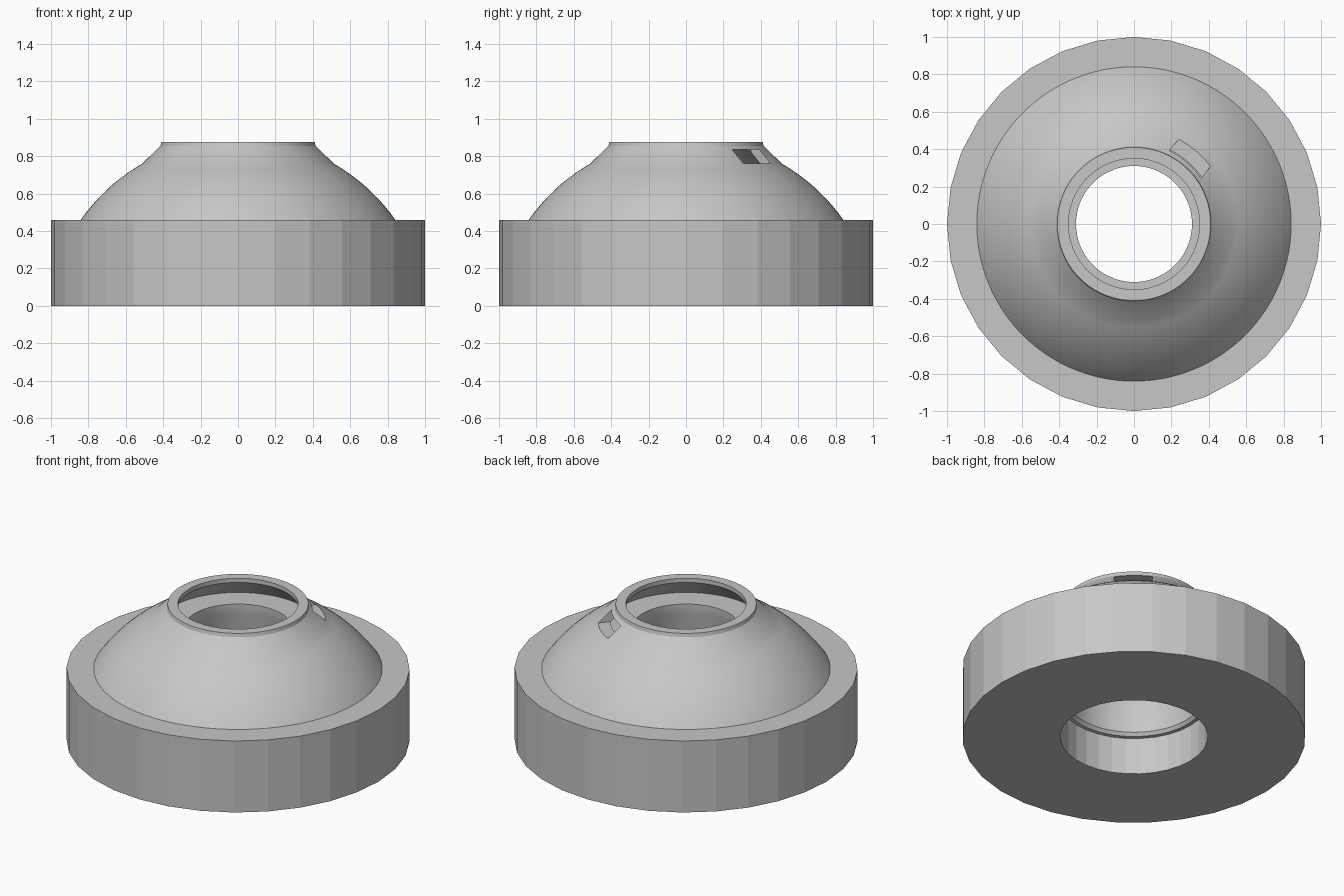
import bpy, bmesh
from math import sin, cos, sqrt, radians, tau

cube = bpy.data.objects.get("Cube")
if cube:
    bpy.data.objects.remove(cube, do_unlink=True)

grey = bpy.data.materials.new("plain grey")
grey.use_nodes = True
colour = (0.57, 0.57, 0.57, 1)
grey.diffuse_color = colour
grey.node_tree.nodes["Principled BSDF"].inputs["Base Color"].default_value = colour


def finish(name, bm):
    bmesh.ops.recalc_face_normals(bm, faces=bm.faces)
    mesh = bpy.data.meshes.new(name)
    bm.to_mesh(mesh)
    bm.free()
    mesh.materials.append(grey)
    obj = bpy.data.objects.new(name, mesh)
    bpy.context.collection.objects.link(obj)
    return obj


def lathe(name, profile, sides):
    """Turn a closed (radius, height) profile around the z axis."""
    bm = bmesh.new()
    rings = [[bm.verts.new((r * cos(tau * i / sides), r * sin(tau * i / sides), z))
              for r, z in profile] for i in range(sides)]
    count = len(profile)
    for i, ring in enumerate(rings):
        nxt = rings[(i + 1) % sides]
        for j in range(count):
            k = (j + 1) % count
            bm.faces.new((ring[j], nxt[j], nxt[k], ring[k]))
    return finish(name, bm)


def activate(obj):
    bpy.ops.object.select_all(action="DESELECT")
    obj.select_set(True)
    bpy.context.view_layer.objects.active = obj


# Faceted base ring with a central bore
BASE_TOP = 0.46
lathe("base_ring", [(0.43, 0), (1, 0), (1, BASE_TOP), (0.43, BASE_TOP)], 32)

# Domed housing: spherical outside, sloped collar, rim and hollow chamber
CENTRE, RADIUS = -0.13, 1.027
STEPS = 12
heights = [0.45 + (0.76 - 0.45) * i / STEPS for i in range(STEPS + 1)]
dome = [(sqrt(RADIUS ** 2 - (z - CENTRE) ** 2), z) for z in heights]
collar = [(0.415, 0.855), (0.41, 0.877), (0.35, 0.877), (0.35, 0.85)]
chamber = [(0.47, 0.73), (0.31, 0.73), (0.31, 0.665)]
throat = [(0.395, 0.42), (0.395, 0.26), (0.41, 0.24), (0.44, 0.235)]
housing = lathe("domed_housing", dome + collar + chamber + throat, 128)

# Slot cut through the collar wall
bm = bmesh.new()
bmesh.ops.create_cube(bm, size=1)
bmesh.ops.scale(bm, vec=(0.22, 0.224, 0.075), verts=bm.verts)
cutter = finish("slot_cutter", bm)
angle = radians(49.5)
cutter.location = (0.47 * cos(angle), 0.47 * sin(angle), 0.798)
cutter.rotation_euler.z = angle
cutter.hide_render = True

activate(housing)
cut = housing.modifiers.new("slot", "BOOLEAN")
cut.operation = "DIFFERENCE"
cut.solver = "EXACT"
cut.object = cutter
bpy.ops.object.modifier_apply(modifier=cut.name)
bpy.data.objects.remove(cutter, do_unlink=True)
bpy.ops.object.shade_smooth_by_angle(angle=radians(25))
